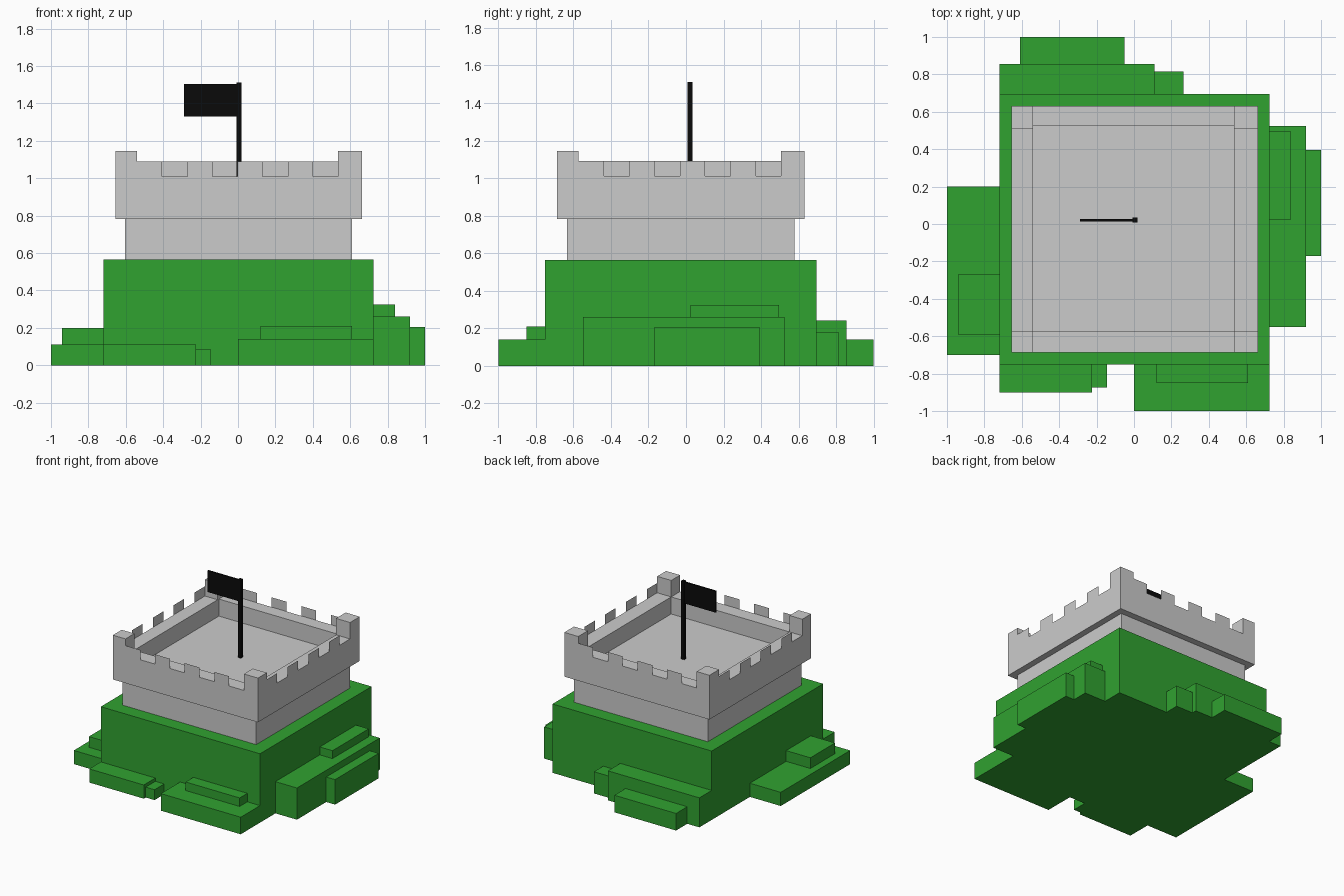
import bpy, bmesh

if "Cube" in bpy.data.objects:
    bpy.data.objects.remove(bpy.data.objects["Cube"])


def material(name, color):
    mat = bpy.data.materials.new(name)
    mat.diffuse_color = color
    mat.use_nodes = True
    mat.node_tree.nodes["Principled BSDF"].inputs["Base Color"].default_value = mat.diffuse_color
    return mat


GREEN = material("grass_green", (0.03, 0.36, 0.03, 1))
BLACK = material("flag_black", (0.003, 0.003, 0.003, 1))


def finish(name, bm, mat=None):
    mesh = bpy.data.meshes.new(name)
    bm.to_mesh(mesh)
    bm.free()
    obj = bpy.data.objects.new(name, mesh)
    bpy.context.collection.objects.link(obj)
    if mat:
        mesh.materials.append(mat)
    return obj


def rect_stack(name, levels, mat=None):
    """Closed skin through stacked rectangles given as (x0, x1, y0, y1, z)."""
    bm = bmesh.new()
    rings = [[bm.verts.new(p) for p in
              ((x0, y0, z), (x1, y0, z), (x1, y1, z), (x0, y1, z))]
             for x0, x1, y0, y1, z in levels]
    for a, b in zip(rings, rings[1:]):
        for i in range(4):
            j = (i + 1) % 4
            bm.faces.new((a[i], a[j], b[j], b[i]))
    bm.faces.new(rings[0][::-1])
    bm.faces.new(rings[-1])
    return finish(name, bm, mat)


def box(name, x0, x1, y0, y1, z0, z1, mat=None):
    return rect_stack(name, [(x0, x1, y0, y1, z0), (x0, x1, y0, y1, z1)], mat)


# Hill block and the grassy ledges around it
box("hill", -0.72, 0.725, -0.75, 0.695, 0, 0.565, GREEN)
ledges = {
    "front_ledge_right": (0.0, 0.725, -1.0, -0.75, 0, 0.14),
    "front_ledge_right_step": (0.12, 0.61, -0.85, -0.75, 0.14, 0.21),
    "front_ledge_left": (-0.72, -0.225, -0.9, -0.75, 0, 0.112),
    "front_ledge_small": (-0.225, -0.145, -0.875, -0.75, 0, 0.085),
    "left_ledge": (-1.0, -0.72, -0.7, 0.2, 0, 0.112),
    "left_ledge_step": (-0.94, -0.72, -0.59, -0.27, 0.112, 0.2),
    "right_ledge": (0.725, 0.92, -0.55, 0.525, 0, 0.26),
    "right_ledge_step": (0.725, 0.84, 0.025, 0.495, 0.26, 0.325),
    "right_ledge_outer": (0.92, 1.0, -0.17, 0.395, 0, 0.205),
    "back_ledge": (-0.72, 0.11, 0.695, 0.855, 0, 0.242),
    "back_ledge_outer": (-0.61, -0.05, 0.855, 1.0, 0, 0.14),
    "back_ledge_small": (0.11, 0.265, 0.695, 0.815, 0, 0.178),
}
for name, size in ledges.items():
    box(name, *size, GREEN)

# Keep: narrow base, overhanging parapet and sunken floor in one skin
X0, X1, Y0, Y1 = -0.655, 0.662, -0.687, 0.632      # outer wall
IX0, IX1, IY0, IY1 = -0.54, 0.535, -0.572, 0.523   # inner wall
WALL, FLOOR = 1.01, 0.87
base = (-0.603, 0.61, -0.635, 0.578)
outer, inner = (X0, X1, Y0, Y1), (IX0, IX1, IY0, IY1)
rect_stack("castle_keep", [(*base, 0.565), (*base, 0.782), (*outer, 0.782),
                           (*outer, WALL), (*inner, WALL), (*inner, FLOOR)])

# Corner turrets
CY = 0.507
for side, xa, xb in (("left", X0, IX0), ("right", IX1, X1)):
    for end, ya, yb in (("front", Y0, IY0), ("back", CY, Y1)):
        box(f"turret_{end}_{side}", xa, xb, ya, yb, WALL, 1.145)

# Thin merlons along the outer edge, alternating between opposite walls
bm = bmesh.new()
dx, dy = (IX1 - IX0) / 8, (CY - IY0) / 8


def merlon(a, b):
    bm.faces.new([bm.verts.new(p) for p in
                  ((*a, WALL), (*b, WALL), (*b, 1.09), (*a, 1.09))])


for k in range(8):
    xa, ya = IX0 + k * dx, IY0 + k * dy
    if k % 2 == 0:
        merlon((xa, Y0), (xa + dx, Y0))
        merlon((X1, ya), (X1, ya + dy))
    else:
        merlon((xa + dx, Y1), (xa, Y1))
        merlon((X0, ya + dy), (X0, ya))
finish("merlons", bm)

# Flagpole and flag
box("flagpole", -0.007, 0.02, 0.008, 0.034, FLOOR, 1.512, BLACK)
box("flag", -0.288, -0.007, 0.014, 0.028, 1.33, 1.505, BLACK)
